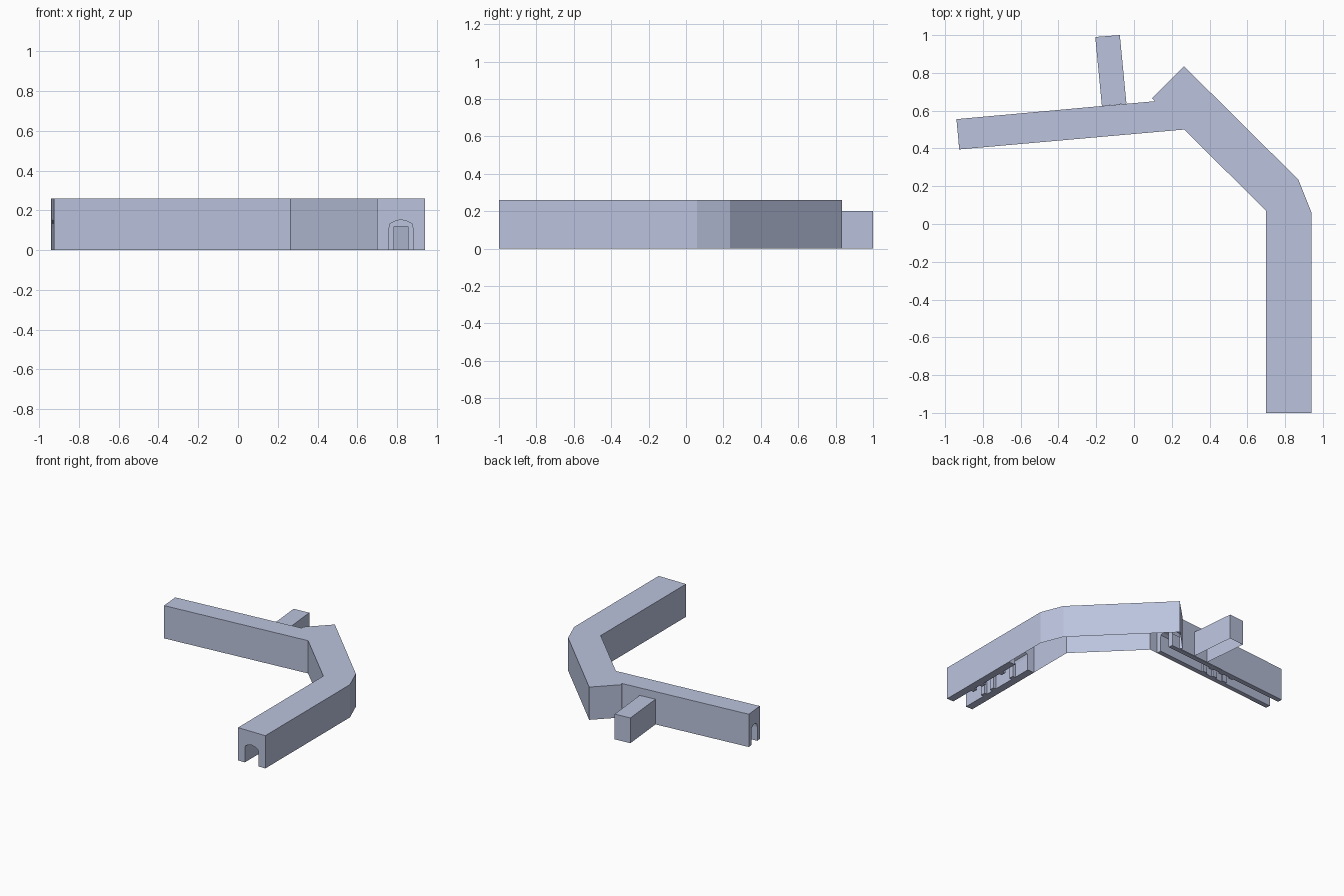
import bpy
import bmesh
from mathutils import Vector

if "Cube" in bpy.data.objects:
    bpy.data.objects.remove(bpy.data.objects["Cube"], do_unlink=True)

stone = bpy.data.materials.new("pale blue grey")
stone.use_nodes = True
COLOUR = (0.50, 0.55, 0.73, 1)
stone.diffuse_color = COLOUR
stone.node_tree.nodes["Principled BSDF"].inputs["Base Color"].default_value = COLOUR

HEIGHT = 0.26
# Half profiles: (share of half width, height)
ARCH = [(1, 0), (1, 0.11), (0.92, 0.133), (0.5, 0.146), (0, 0.153)]
DOOR = [(1, 0), (1, 0.12), (0.9, 0.12), (0.5, 0.12), (0, 0.12)]


def finish(bm, name):
    mesh = bpy.data.meshes.new(name)
    bm.to_mesh(mesh)
    bm.free()
    mesh.materials.append(stone)
    obj = bpy.data.objects.new(name, mesh)
    bpy.context.collection.objects.link(obj)
    return obj


def shell(name, outline, height, open_edges):
    """Hollow block without a floor; open_edges get no wall."""
    bm = bmesh.new()
    low = [bm.verts.new((x, y, 0)) for x, y in outline]
    top = [bm.verts.new((x, y, height)) for x, y in outline]
    bm.faces.new(top)
    for i in range(len(outline)):
        j = (i + 1) % len(outline)
        if i not in open_edges:
            bm.faces.new((low[i], low[j], top[j], top[i]))
    return finish(bm, name)


def tunnel(name, start, end, outer, wide, narrow, ribs):
    """Arched passage with end faces, footings and narrower doorways."""
    start, end = Vector(start), Vector(end)
    length = (end - start).length
    ahead = (end - start).normalized()
    left = Vector((-ahead.y, ahead.x))
    bm = bmesh.new()

    def vert(t, side, z):
        p = start + ahead * t + left * side
        return bm.verts.new((p.x, p.y, z))

    stations = [(0, ARCH, wide)]
    for a, b in ribs:
        stations += [(a, ARCH, wide), (a, DOOR, narrow),
                     (b, DOOR, narrow), (b, ARCH, wide)]
    stations.append((length, ARCH, wide))

    rings = []
    for t, half, w in stations:
        full = half + [(-s, z) for s, z in reversed(half[:-1])]
        ring = [vert(t, s * w, z) for s, z in full]
        rings.append((t, ring, vert(t, outer, 0), vert(t, -outer, 0)))

    for (t0, r0, l0, q0), (t1, r1, l1, q1) in zip(rings, rings[1:]):
        for i in range(len(r0) - 1):
            bm.faces.new((r0[i], r1[i], r1[i + 1], r0[i + 1]))
        if t1 > t0:
            bm.faces.new((l0, l1, r1[0], r0[0]))
            bm.faces.new((r0[-1], r1[-1], q1, q0))

    # End faces around the arch
    for index, flip in ((0, False), (-1, True)):
        t, ring, lo, ro = rings[index]
        loop = [lo] + ring + [ro, vert(t, -outer, HEIGHT), vert(t, outer, HEIGHT)]
        bm.faces.new(loop[::-1] if flip else loop)
    return finish(bm, name)


# Outer walls and roof of the bent passage
shell("passage_shell",
      [(0.70, -1), (0.94, -1), (0.94, 0.06), (0.87, 0.235), (0.265, 0.835),
       (0.095, 0.665), (0.11, 0.65), (-0.94, 0.555), (-0.925, 0.395),
       (0.265, 0.50), (0.70, 0.07)],
      HEIGHT, {0, 7})

# Small side chamber at the back
shell("side_chamber",
      [(-0.17, 0.625), (-0.04, 0.637), (-0.075, 1.0), (-0.205, 0.99)],
      0.20, {0})

# Carved passages in the two straight wings
tunnel("front_tunnel", (0.82, -1), (0.82, -0.30), 0.12, 0.06, 0.036,
       [(0.20, 0.24), (0.30, 0.34), (0.52, 0.56)])
tunnel("side_tunnel", (-0.9325, 0.475), (0.19, 0.574), 0.08, 0.042, 0.028,
       [(0.46, 0.50), (0.56, 0.60), (0.66, 0.70)])
